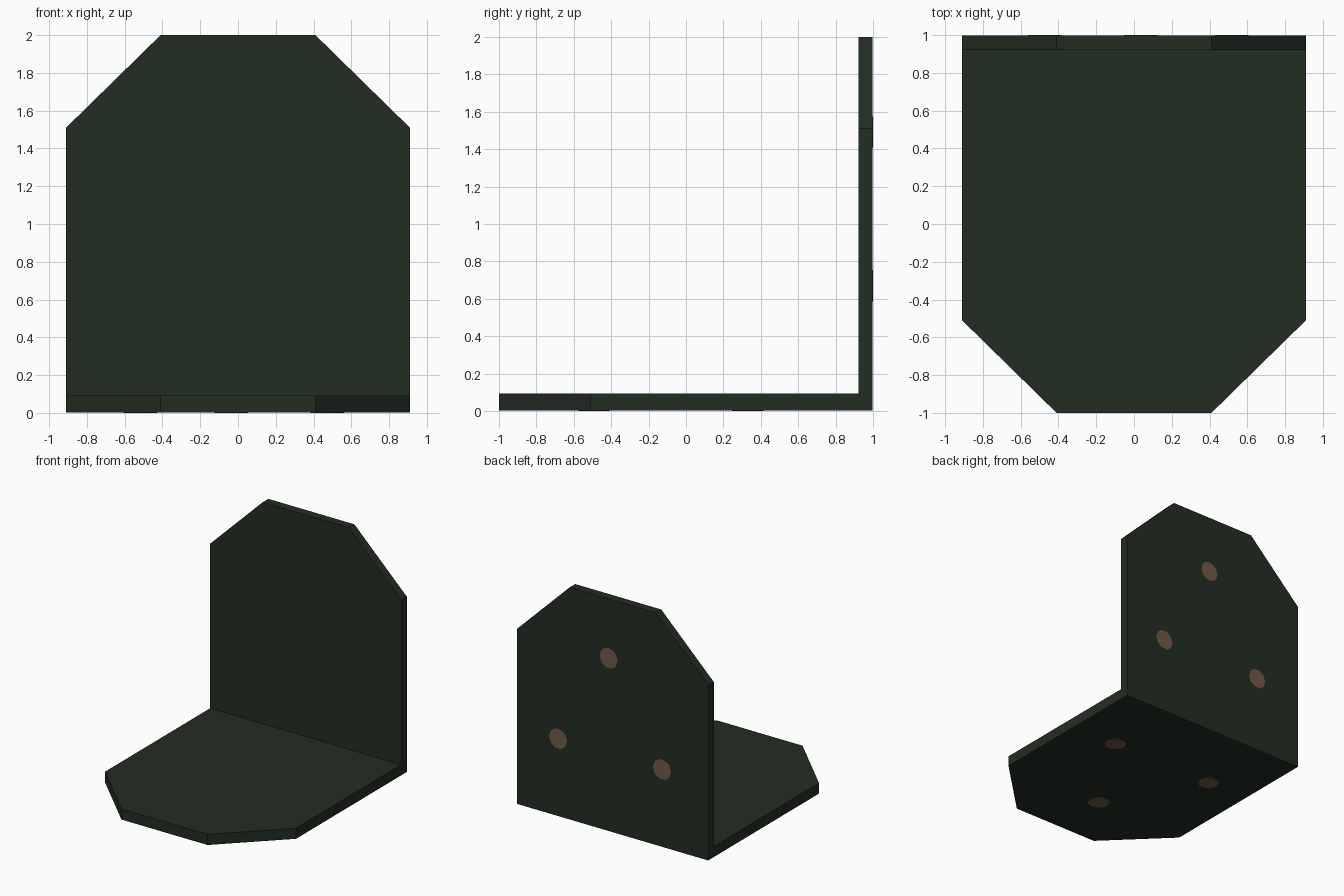
import bpy, bmesh, math
from mathutils import Matrix

if "Cube" in bpy.data.objects:
    bpy.data.objects.remove(bpy.data.objects["Cube"])


def material(name, rgb):
    m = bpy.data.materials.new(name)
    m.diffuse_color = (*rgb, 1)
    m.use_nodes = True
    m.node_tree.nodes["Principled BSDF"].inputs["Base Color"].default_value = m.diffuse_color
    return m


green = material("dark green metal", (0.0165, 0.026, 0.0165))
copper = material("dull copper", (0.166, 0.1, 0.066))

W, C, SKIN = 0.91, 0.5, 0.002   # half width, corner cut, disc thickness


def prism(name, points, depth, matrix, mat):
    """Extrude a flat outline along local z and place it."""
    bm = bmesh.new()
    face = bm.faces.new([bm.verts.new((x, y, 0)) for x, y in points])
    ext = bmesh.ops.extrude_face_region(bm, geom=[face])
    bmesh.ops.translate(bm, vec=(0, 0, depth),
                        verts=[v for v in ext["geom"] if isinstance(v, bmesh.types.BMVert)])
    bmesh.ops.recalc_face_normals(bm, faces=bm.faces)
    bm.transform(matrix)
    bmesh.ops.recalc_face_normals(bm, faces=bm.faces)
    mesh = bpy.data.meshes.new(name)
    bm.to_mesh(mesh)
    bm.free()
    mesh.materials.append(mat)
    obj = bpy.data.objects.new(name, mesh)
    bpy.context.collection.objects.link(obj)
    return obj


def plate_outline(start):
    """Plate running from start to 2 along local y, with its far corners cut."""
    right = [(W, start), (W, 2 - C + 0.01), (W - C, 2)]
    return right + [(-x, y) for x, y in reversed(right)]


# Local y runs away from the bend, local z runs inward from the outer face
upright = Matrix(((1, 0, 0, 0), (0, 0, -1, 1), (0, 1, 0, 0), (0, 0, 0, 1)))
floor = Matrix(((1, 0, 0, 0), (0, -1, 0, 1), (0, 0, 1, 0), (0, 0, 0, 1)))
inset = Matrix.Translation((0, 0, SKIN))

# Plates
prism("back_plate", plate_outline(SKIN), 0.078 - SKIN, upright @ inset, green)
prism("base_plate", plate_outline(0.078), 0.093 - SKIN, floor @ inset, green)

# Screw discs in a triangle on each outer face
R, SIDES = 0.088, 10
for label, frame, side in (("back", upright, 1), ("base", floor, -1)):
    for i, (x, y) in enumerate(((0.517, 0.67), (-0.473, 0.67), (0.036, 1.492))):
        ring = [(side * x + R * math.cos(2 * math.pi * k / SIDES),
                 y + R * math.sin(2 * math.pi * k / SIDES)) for k in range(SIDES)]
        prism(f"{label}_screw_{i + 1}", ring, SKIN, frame, copper)
